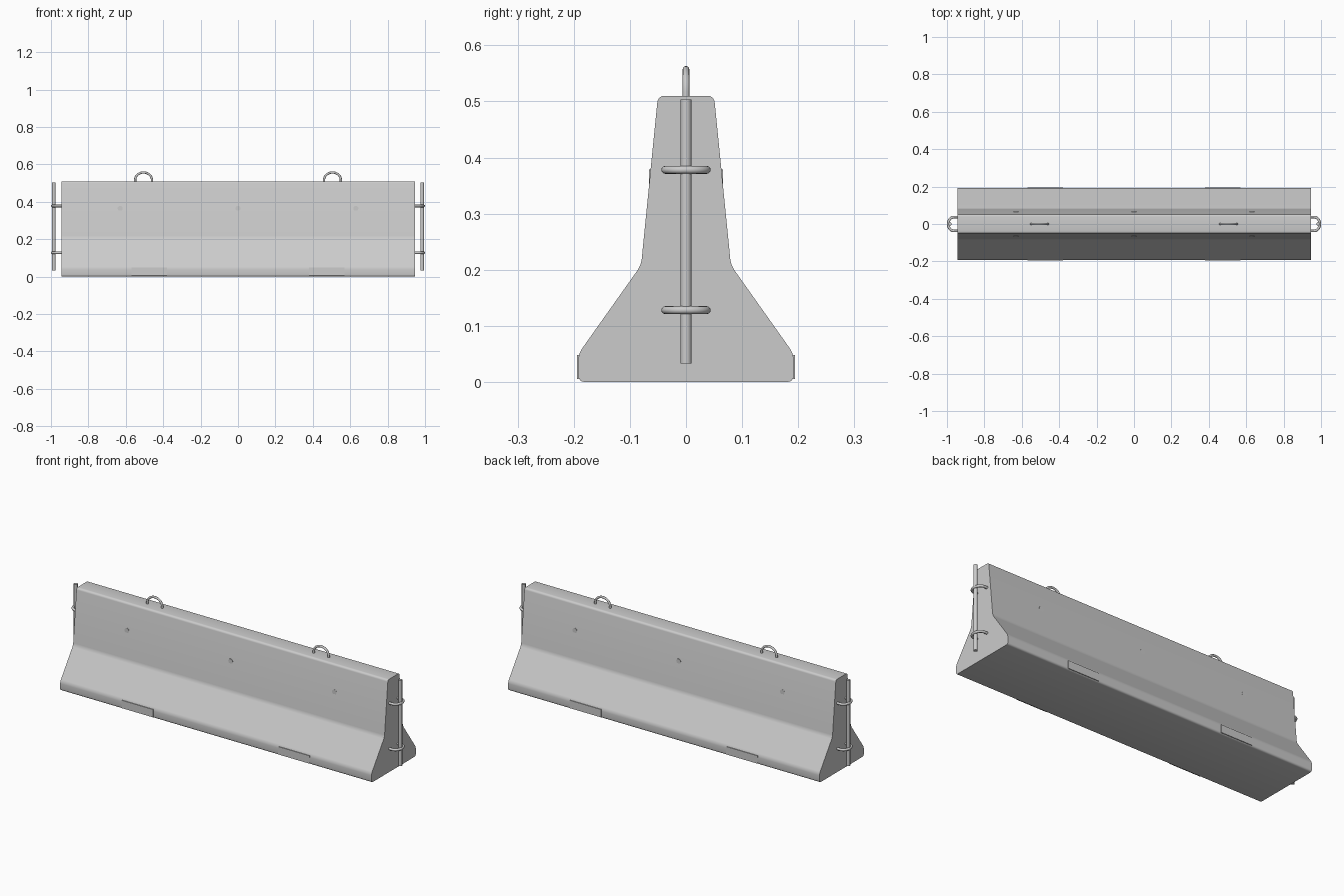
import bpy, bmesh, math
from mathutils import Matrix

if "Cube" in bpy.data.objects:
    bpy.data.objects.remove(bpy.data.objects["Cube"])


def finish(name, bm, smooth=True):
    bmesh.ops.recalc_face_normals(bm, faces=bm.faces)
    me = bpy.data.meshes.new(name)
    bm.to_mesh(me)
    bm.free()
    ob = bpy.data.objects.new(name, me)
    bpy.context.collection.objects.link(ob)
    if smooth:
        bpy.ops.object.select_all(action='DESELECT')
        ob.select_set(True)
        bpy.context.view_layer.objects.active = ob
        bpy.ops.object.shade_smooth_by_angle(angle=math.radians(30))
    return ob


def cylinder(name, loc, r, depth, rot=None, seg=24):
    bm = bmesh.new()
    m = Matrix.Translation(loc) @ (rot or Matrix())
    bmesh.ops.create_cone(bm, cap_ends=True, segments=seg, radius1=r,
                          radius2=r, depth=depth, matrix=m)
    return finish(name, bm)


def box(name, loc, size):
    bm = bmesh.new()
    bmesh.ops.create_cube(bm, size=1, matrix=Matrix.Translation(loc) @ Matrix.Diagonal((*size, 1)))
    return finish(name, bm, False)


def bar(name, pts, r):
    cu = bpy.data.curves.new(name, 'CURVE')
    cu.dimensions = '3D'
    cu.bevel_depth = r
    cu.bevel_resolution = 4
    cu.use_fill_caps = True
    sp = cu.splines.new('POLY')
    sp.points.add(len(pts) - 1)
    for p, co in zip(sp.points, pts):
        p.co = (*co, 1)
        p.radius = 1
    sp.use_smooth = True
    ob = bpy.data.objects.new(name, cu)
    bpy.context.collection.objects.link(ob)
    return ob


def u_path(half, start, straight, rise, n=20):
    """2D U shape: straight legs joined by a half ellipse."""
    arc = [(half * math.cos(math.pi * i / n), straight + rise * math.sin(math.pi * i / n))
           for i in range(n + 1)]
    return [(half, start)] + arc + [(-half, start)]


# Concrete body: stepped profile with rounded long edges
L = 0.945
half = [(0.192, 0), (0.192, 0.05), (0.08, 0.208), (0.05, 0.51)]
profile = half + [(-y, z) for y, z in reversed(half)]
bm = bmesh.new()
face = bm.faces.new([bm.verts.new((-L, y, z)) for y, z in profile])
ext = bmesh.ops.extrude_face_region(bm, geom=[face], use_keep_orig=True)
bmesh.ops.translate(bm, vec=(2 * L, 0, 0),
                    verts=[v for v in ext['geom'] if isinstance(v, bmesh.types.BMVert)])
long_edges = [e for e in bm.edges if abs(e.verts[0].co.x - e.verts[1].co.x) > 1]
bmesh.ops.bevel(bm, geom=long_edges, offset=0.011, offset_type='OFFSET',
                segments=4, profile=0.5, affect='EDGES')
finish("barrier_body", bm)

for sx, side in ((-1, "left"), (1, "right")):
    # Connecting pin and the two loops holding it
    cylinder(f"{side}_pin", (sx * 0.985, 0, 0.268), 0.01, 0.47)
    for z, level in ((0.128, "lower"), (0.378, "upper")):
        bar(f"{side}_{level}_pin_loop",
            [(sx * x, y, z) for y, x in u_path(0.037, 0.92, 0.963, 0.030)], 0.007)
    # Lifting loop on top
    bar(f"{side}_lifting_loop",
        [(sx * 0.505 + x, 0, z) for x, z in u_path(0.045, 0.49, 0.517, 0.040)], 0.006)
    # Forklift pocket plates
    for sy, f in ((-1, "front"), (1, "back")):
        box(f"{side}_{f}_fork_pocket", (sx * 0.475, sy * 0.189, 0.0265), (0.19, 0.01, 0.043))

# Round plugs in the upper faces
turn = Matrix.Rotation(math.pi / 2, 4, 'X')
for sy, f in ((-1, "front"), (1, "back")):
    for i, x in enumerate((-0.63, 0, 0.63)):
        cylinder(f"{f}_plug_{i + 1}", (x, sy * 0.0585, 0.365), 0.0135, 0.014, turn)
